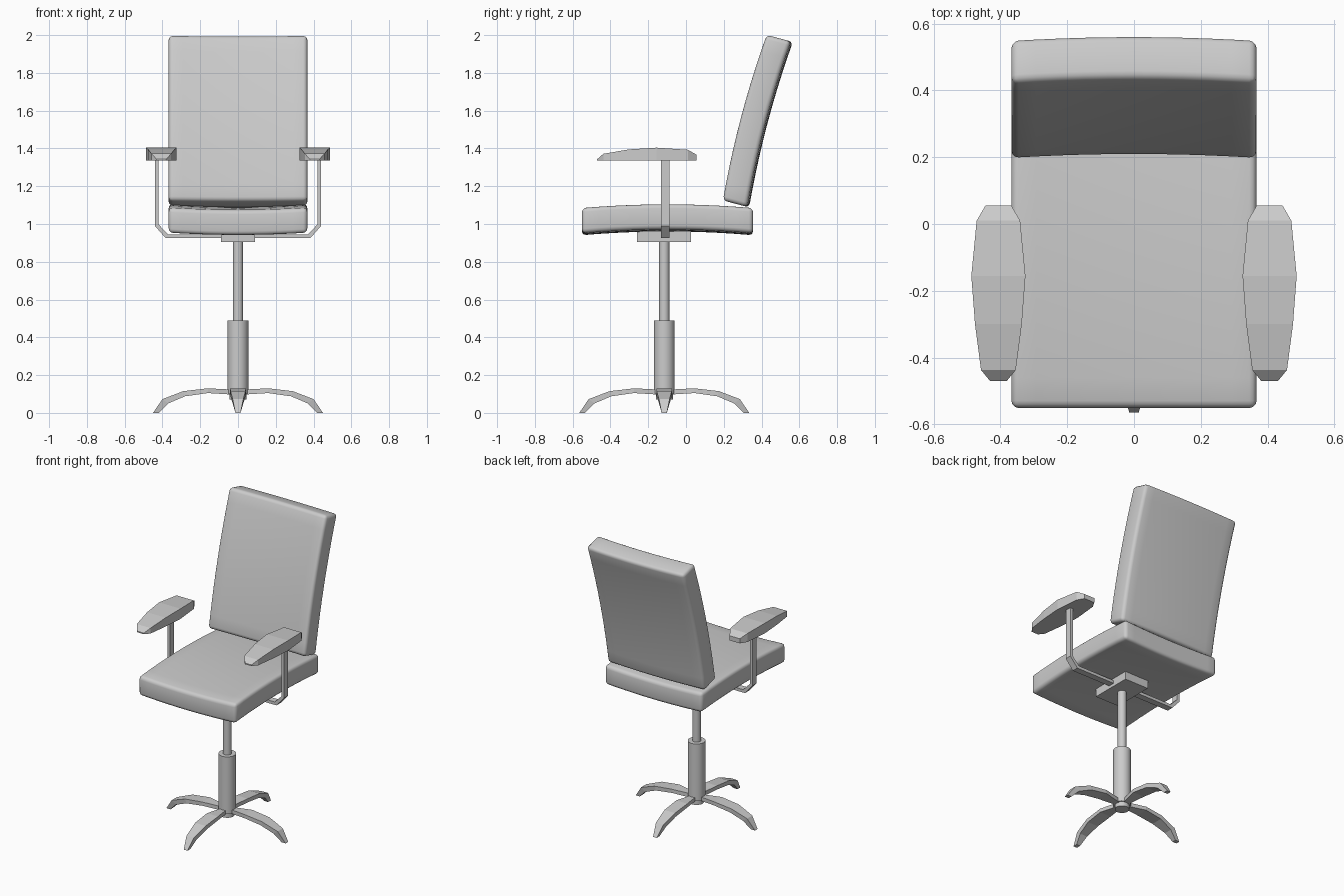
import bpy, bmesh, math
from mathutils import Vector

cube = bpy.data.objects.get("Cube")
if cube:
    bpy.data.objects.remove(cube, do_unlink=True)

grey = bpy.data.materials.new("plain_grey")
grey.use_nodes = True
grey.diffuse_color = (0.6, 0.6, 0.6, 1)
grey.node_tree.nodes["Principled BSDF"].inputs["Base Color"].default_value = (0.6, 0.6, 0.6, 1)

AXIS_Y = -0.115  # the column stands slightly ahead of centre


def finish(bm, name, loc=(0, 0, 0), rot=(0, 0, 0), smooth=None):
    bmesh.ops.recalc_face_normals(bm, faces=bm.faces)
    mesh = bpy.data.meshes.new(name)
    bm.to_mesh(mesh)
    bm.free()
    mesh.materials.append(grey)
    obj = bpy.data.objects.new(name, mesh)
    bpy.context.collection.objects.link(obj)
    obj.location, obj.rotation_euler = loc, rot
    if smooth:
        bpy.ops.object.select_all(action='DESELECT')
        bpy.context.view_layer.objects.active = obj
        obj.select_set(True)
        bpy.ops.object.shade_smooth_by_angle(angle=math.radians(smooth))
    return obj


def box(size):
    bm = bmesh.new()
    bmesh.ops.create_cube(bm, size=1)
    bmesh.ops.scale(bm, vec=size, verts=bm.verts)
    return bm


def cylinder(name, radius, z0, z1):
    bm = bmesh.new()
    bmesh.ops.create_cone(bm, cap_ends=True, segments=24, radius1=radius,
                          radius2=radius, depth=z1 - z0)
    return finish(bm, name, (0, AXIS_Y, (z0 + z1) / 2), smooth=40)


def ribbon(name, sections, loc, turn):
    """Loft along local x; each section is upper (x, z), lower (x, z), half width."""
    bm = bmesh.new()
    rings = []
    for (xu, zu), (xl, zl), w in sections:
        rings.append([bm.verts.new(p) for p in
                      ((xu, -w, zu), (xu, w, zu), (xl, w, zl), (xl, -w, zl))])
    for a, b in zip(rings, rings[1:]):
        for i in range(4):
            j = (i + 1) % 4
            bm.faces.new((a[i], a[j], b[j], b[i]))
    bm.faces.new(rings[0])
    bm.faces.new(rings[-1])
    return finish(bm, name, loc, (0, 0, turn))


def cushion(name, loc, tilt):
    """Rounded slab, arched along its length and dished across its width."""
    half_w, half_l = 0.367, 0.453
    bm = box((2 * half_w, 2 * half_l, 0.133))
    bmesh.ops.bevel(bm, geom=bm.edges[:], offset=0.022, segments=3,
                    profile=0.5, affect='EDGES')
    for axis, half in ((0, half_w), (1, half_l)):
        for k in range(-4, 5):
            co, no = Vector(), Vector()
            co[axis], no[axis] = k * half / 5, 1
            bmesh.ops.bisect_plane(bm, geom=bm.verts[:] + bm.edges[:] + bm.faces[:],
                                   plane_co=co, plane_no=no)
    for v in bm.verts:
        v.co.z += 0.02 * (1 - (v.co.y / half_l) ** 2) + 0.012 * (v.co.x / half_w) ** 2
    return finish(bm, name, loc, (tilt, 0, 0), smooth=50)


# Cushions
cushion("seat", (0, -0.098, 1.007), 0)
cushion("backrest", (0, 0.386, 1.543), math.radians(75.2))

# Column and mounting plate
cylinder("hub", 0.045, 0.07, 0.11)
cylinder("lower_column", 0.055, 0.1, 0.49)
cylinder("upper_column", 0.027, 0.48, 0.92)
finish(box((0.18, 0.285, 0.055)), "seat_plate", (0, -0.117, 0.9325))

# Four arched, leaf-shaped feet
foot = [((0, 0.122), (0, 0.095), 0.012),
        ((0.16, 0.13), (0.16, 0.105), 0.042),
        ((0.29, 0.115), (0.28, 0.088), 0.04),
        ((0.4, 0.073), (0.37, 0.05), 0.028),
        ((0.45, 0), (0.42, 0), 0.014)]
for i, side in enumerate(("left", "back", "right", "front")):
    ribbon(side + "_foot", foot, (0, AXIS_Y, 0), i * math.pi / 2)

# Arm brackets and pads
bracket = [((0, 0.945), (0, 0.925), 0.022),
           ((0.37, 0.945), (0.383, 0.925), 0.022),
           ((0.42, 0.997), (0.44, 0.99), 0.022),
           ((0.42, 1.345), (0.44, 1.345), 0.022)]
PAD_BASE = 1.335
pad = [((y, top), (y, PAD_BASE), w) for y, top, w in (
    (-0.47, 1.343, 0.025), (-0.437, 1.372, 0.052), (-0.3, 1.395, 0.07),
    (-0.155, 1.404, 0.081), (0.01, 1.393, 0.065), (0.055, 1.367, 0.039))]
for side, sign, turn in (("left", 1, 0), ("right", -1, math.pi)):
    ribbon(side + "_arm_bracket", bracket, (0, -0.11, 0), turn)
    ribbon(side + "_arm_pad", pad, (sign * 0.406, 0, 0), math.pi / 2)
